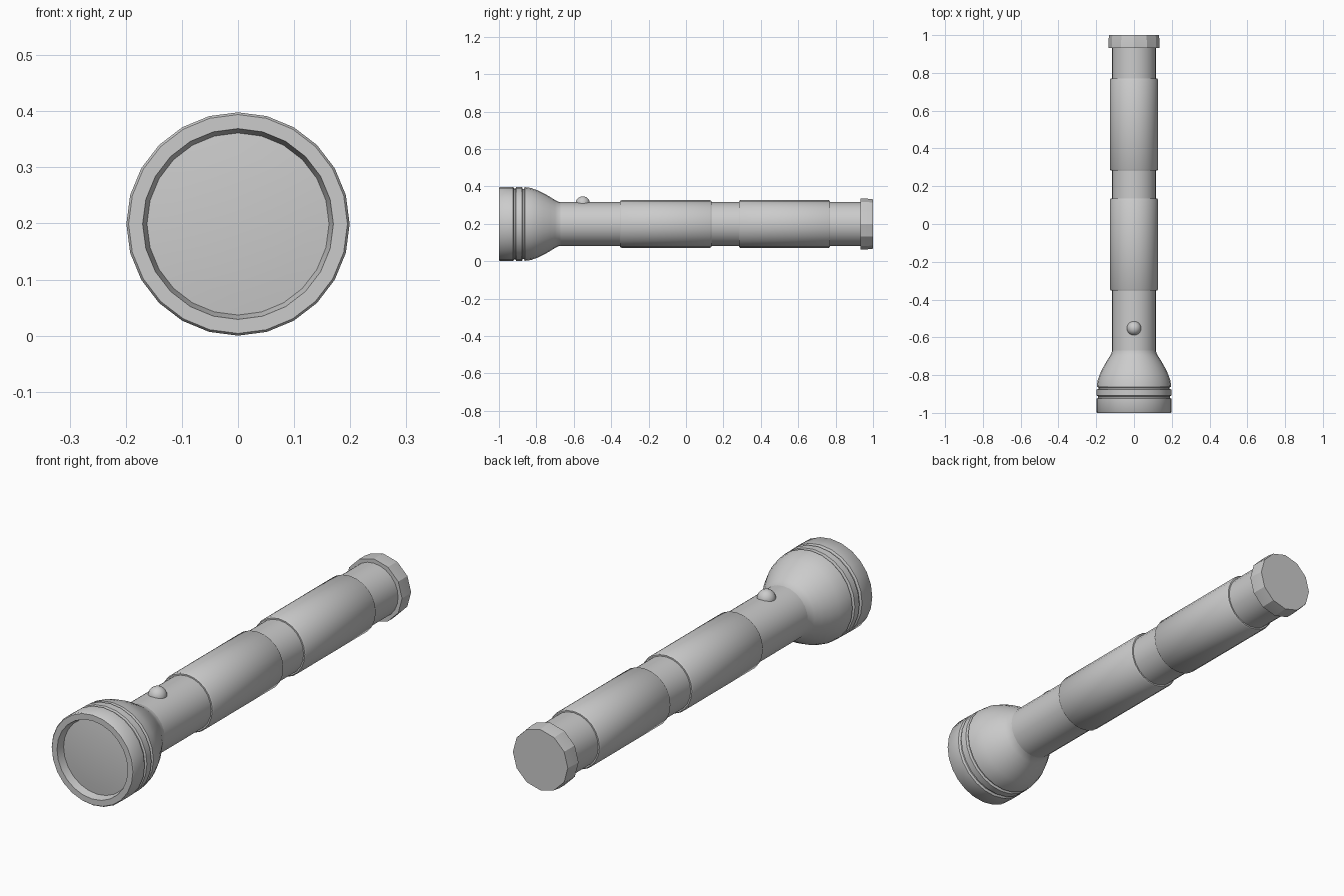
import bpy, bmesh
from math import cos, sin, pi, radians

if "Cube" in bpy.data.objects:
    bpy.data.objects.remove(bpy.data.objects["Cube"])

AXIS_Z = 0.199


def finish(name, bm, angle=40):
    bmesh.ops.recalc_face_normals(bm, faces=bm.faces)
    mesh = bpy.data.meshes.new(name)
    bm.to_mesh(mesh)
    bm.free()
    obj = bpy.data.objects.new(name, mesh)
    bpy.context.collection.objects.link(obj)
    bpy.ops.object.select_all(action='DESELECT')
    obj.select_set(True)
    bpy.context.view_layer.objects.active = obj
    bpy.ops.object.shade_smooth_by_angle(angle=radians(angle))
    return obj


def lathe(name, profile, sides=24, angle=40):
    """Revolve (y, radius) points about the torch axis and cap both ends."""
    bm = bmesh.new()
    rings = [[bm.verts.new((r * cos(2 * pi * i / sides), y,
                            AXIS_Z + r * sin(2 * pi * i / sides)))
              for i in range(sides)] for y, r in profile]
    for a, b in zip(rings, rings[1:]):
        for i in range(sides):
            j = (i + 1) % sides
            bm.faces.new((a[i], a[j], b[j], b[i]))
    bm.faces.new(rings[0])
    bm.faces.new(rings[-1])
    return finish(name, bm, angle)


# Head: recessed lens seat, rim, two grooves and the bell down to the neck
lathe("head", [
    (-0.965, 0.162), (-1.0, 0.170), (-1.0, 0.195), (-0.995, 0.199),
    (-0.925, 0.199), (-0.920, 0.190), (-0.912, 0.190), (-0.908, 0.198),
    (-0.877, 0.198), (-0.873, 0.188), (-0.866, 0.188), (-0.862, 0.197),
    (-0.83, 0.193), (-0.795, 0.181), (-0.76, 0.164), (-0.725, 0.144),
    (-0.70, 0.128), (-0.68, 0.118), (-0.66, 0.116)])

# Lens: very shallow dome inside the rim
lathe("lens", [(-0.966, 0.163), (-0.970, 0.125), (-0.973, 0.08), (-0.975, 0.03)])

# Barrel
lathe("barrel", [(-0.68, 0.117), (0.95, 0.117)])

# Two grip sleeves with chamfered ends
for i, start in enumerate((-0.352, 0.283)):
    end = start + 0.487
    lathe(f"grip_sleeve_{i + 1}", [
        (start, 0.116), (start, 0.123), (start + 0.006, 0.127),
        (end - 0.006, 0.127), (end, 0.123), (end, 0.116)])

# Faceted tail cap
lathe("tail_cap", [(0.932, 0.11), (0.932, 0.136), (0.965, 0.136), (1.0, 0.132)],
      sides=12, angle=25)

# Switch button on top of the barrel
bm = bmesh.new()
bmesh.ops.create_uvsphere(bm, u_segments=20, v_segments=12, radius=0.038)
bmesh.ops.translate(bm, verts=bm.verts, vec=(0, -0.552, 0.309))
finish("switch_button", bm)
